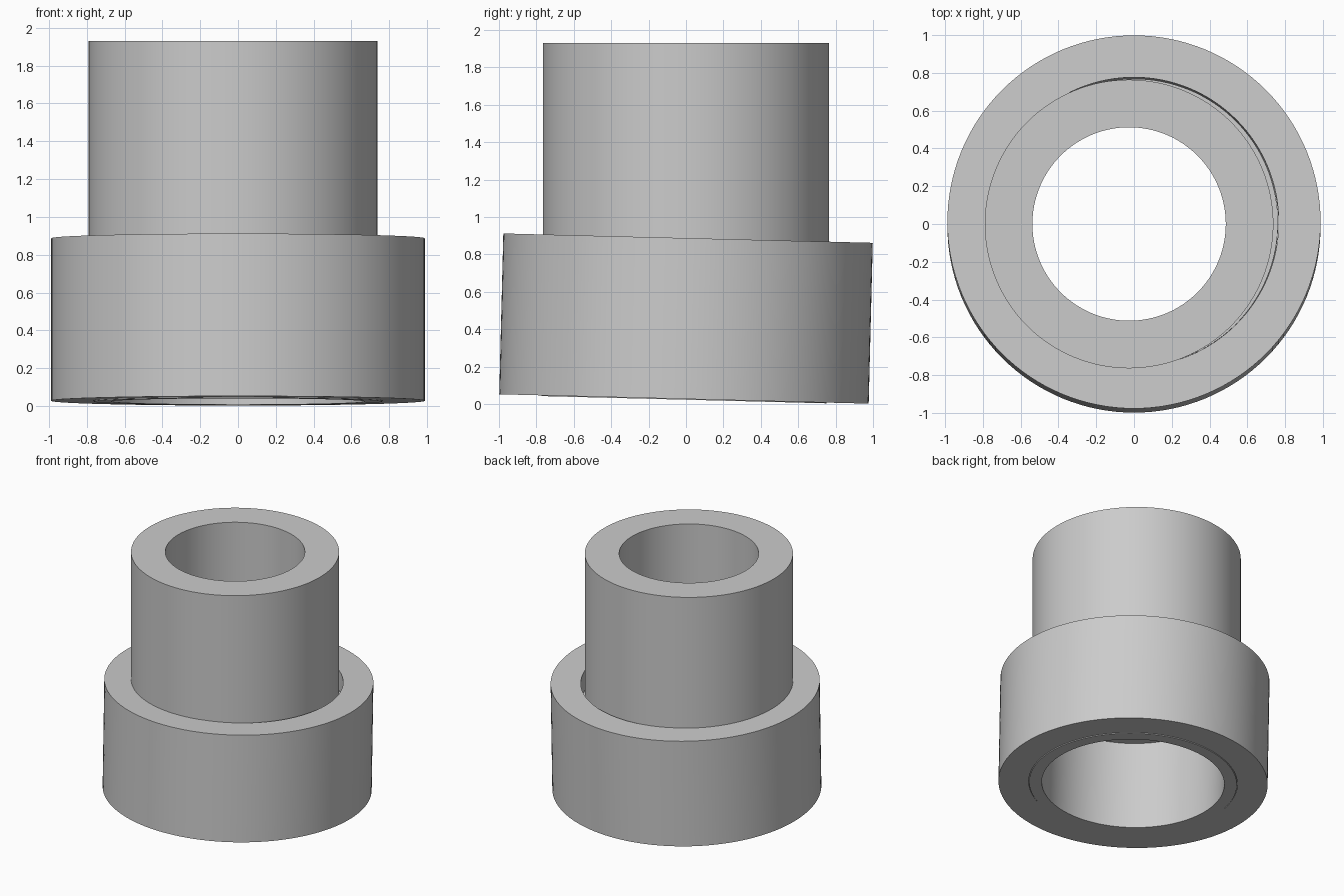
import bpy, bmesh, math

if "Cube" in bpy.data.objects:
    bpy.data.objects.remove(bpy.data.objects["Cube"])

SEG = 128
TILT = -0.0253  # slight lean of the collar about x


def ring(name, outer, inner, z0, z1, location=(0, 0, 0), tilt=0.0):
    """Hollow cylinder with square edges."""
    bm = bmesh.new()
    profile = [(outer, z0), (outer, z1), (inner, z1), (inner, z0)]
    loops = [[bm.verts.new((r * math.cos(2 * math.pi * i / SEG),
                            r * math.sin(2 * math.pi * i / SEG), z))
              for i in range(SEG)] for r, z in profile]
    for k in range(4):
        a, b = loops[k], loops[(k + 1) % 4]
        for i in range(SEG):
            j = (i + 1) % SEG
            bm.faces.new((a[i], a[j], b[j], b[i]))
    bmesh.ops.recalc_face_normals(bm, faces=bm.faces[:])
    mesh = bpy.data.meshes.new(name)
    bm.to_mesh(mesh)
    bm.free()
    obj = bpy.data.objects.new(name, mesh)
    bpy.context.collection.objects.link(obj)
    obj.location = location
    obj.rotation_euler = (tilt, 0, 0)
    bpy.ops.object.select_all(action='DESELECT')
    obj.select_set(True)
    bpy.context.view_layer.objects.active = obj
    bpy.ops.object.shade_smooth_by_angle(angle=math.radians(30))
    return obj


centre = (0, 0, 0.457)

# Wide outer collar, slightly tilted
ring("collar", 0.988, 0.766, -0.43, 0.43, centre, TILT)

# Thin pipe seated inside the collar from below
ring("lower_pipe", 0.762, 0.67, -0.434, 0.28, centre, TILT)

# Thick upright pipe entering from above, a little off centre
ring("upper_pipe", 0.764, 0.512, 0.74, 1.93, (-0.026, 0, 0))
